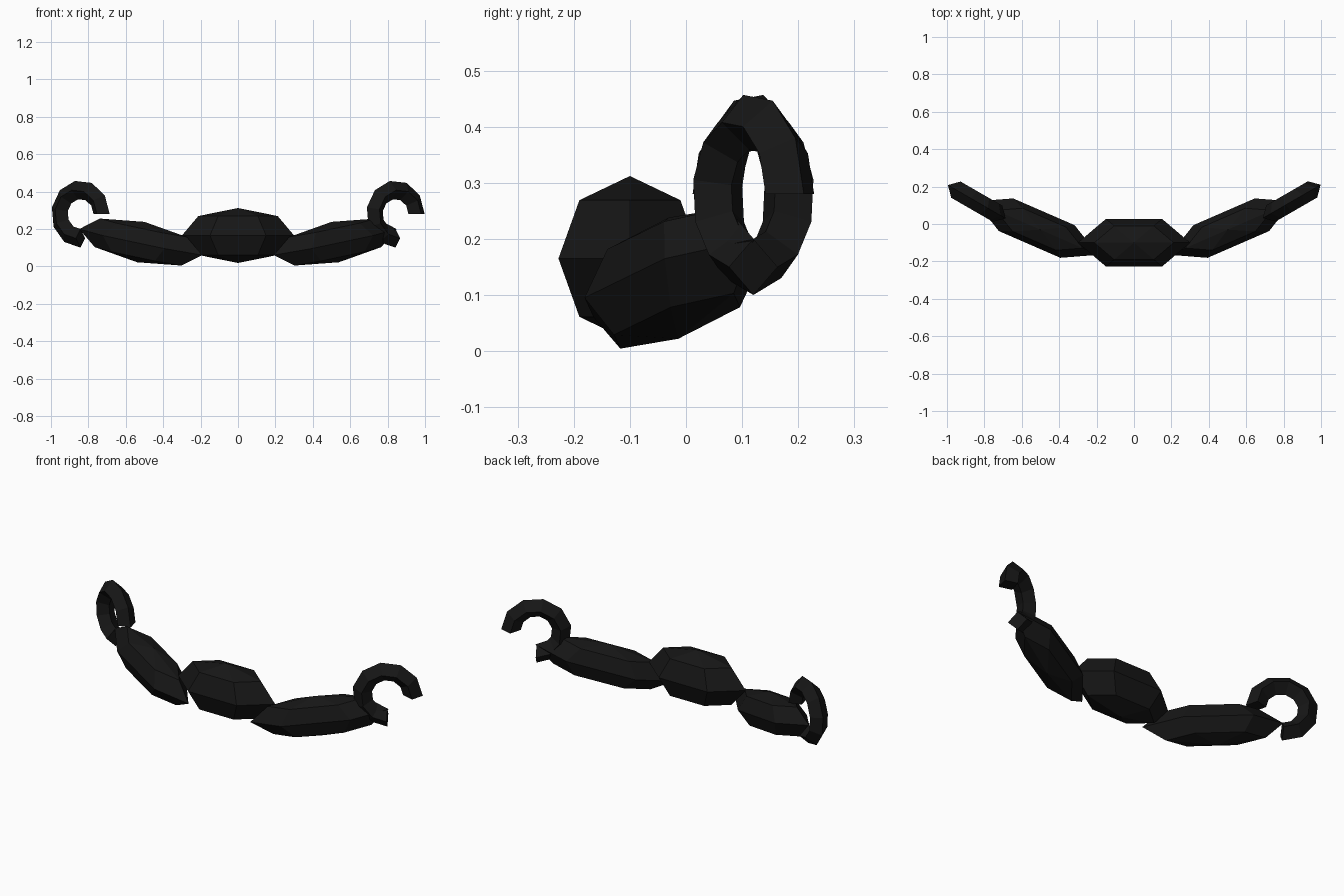
import bpy, bmesh
from math import cos, sin, pi, radians
from mathutils import Matrix, Vector

if "Cube" in bpy.data.objects:
    bpy.data.objects.remove(bpy.data.objects["Cube"])

black = bpy.data.materials.new("black")
black.diffuse_color = (0.008, 0.008, 0.008, 1)
black.use_nodes = True
black.node_tree.nodes["Principled BSDF"].inputs["Base Color"].default_value = black.diffuse_color


def finish(name, bm, matrix):
    bm.transform(matrix)
    bmesh.ops.recalc_face_normals(bm, faces=bm.faces)
    mesh = bpy.data.meshes.new(name)
    bm.to_mesh(mesh)
    bm.free()
    mesh.materials.append(black)
    obj = bpy.data.objects.new(name, mesh)
    bpy.context.collection.objects.link(obj)
    return obj


def lobe(name, center, half_length, radius, yaw=0, pitch=0):
    # six-sided, four-ring sphere with a corner on the long x axis
    bm = bmesh.new()
    top = bm.verts.new((0, 0, 1))
    rings = []
    for lat in (pi / 4, 0, -pi / 4):
        rings.append([bm.verts.new((cos(lat) * cos(k * pi / 3),
                                    cos(lat) * sin(k * pi / 3), sin(lat)))
                      for k in range(6)])
    bottom = bm.verts.new((0, 0, -1))
    for k in range(6):
        n = (k + 1) % 6
        bm.faces.new((top, rings[0][k], rings[0][n]))
        for a, b in zip(rings, rings[1:]):
            bm.faces.new((a[k], b[k], b[n], a[n]))
        bm.faces.new((bottom, rings[2][n], rings[2][k]))
    return finish(name, bm, Matrix.Translation(center)
                  @ Matrix.Rotation(radians(yaw), 4, 'Z')
                  @ Matrix.Rotation(radians(-pitch), 4, 'Y')
                  @ Matrix.Diagonal((half_length, radius, radius, 1)))


def curl(name, center, yaw, major=0.13, minor=0.05, steps=8):
    # three-quarter ring with a diamond cross-section and closed ends
    bm = bmesh.new()
    rings = []
    for i in range(steps + 1):
        a = 1.5 * pi * i / steps
        out = Vector((cos(a), 0, sin(a)))
        rings.append([bm.verts.new(out * (major + minor * u) + Vector((0, minor * v, 0)))
                      for u, v in ((1, 0), (0, 1), (-1, 0), (0, -1))])
    for a, b in zip(rings, rings[1:]):
        for k in range(4):
            n = (k + 1) % 4
            bm.faces.new((a[k], a[n], b[n], b[k]))
    bm.faces.new(rings[0])
    bm.faces.new(rings[-1][::-1])
    return finish(name, bm, Matrix.Translation(center)
                  @ Matrix.Rotation(radians(yaw), 4, 'Z'))


# Central lobe
lobe("middle_lobe", (0, -0.1, 0.165), 0.30, 0.147)

# Swept side lobes and end curls (both curls open the same way)
for side, s in (("right", 1), ("left", -1)):
    lobe(side + "_lobe", (s * 0.52, -0.022, 0.13), s * 0.365, 0.11, s * 23.5, s * 11)
    curl(side + "_curl", (s * 0.842, 0.12, 0.28), s * 30)
